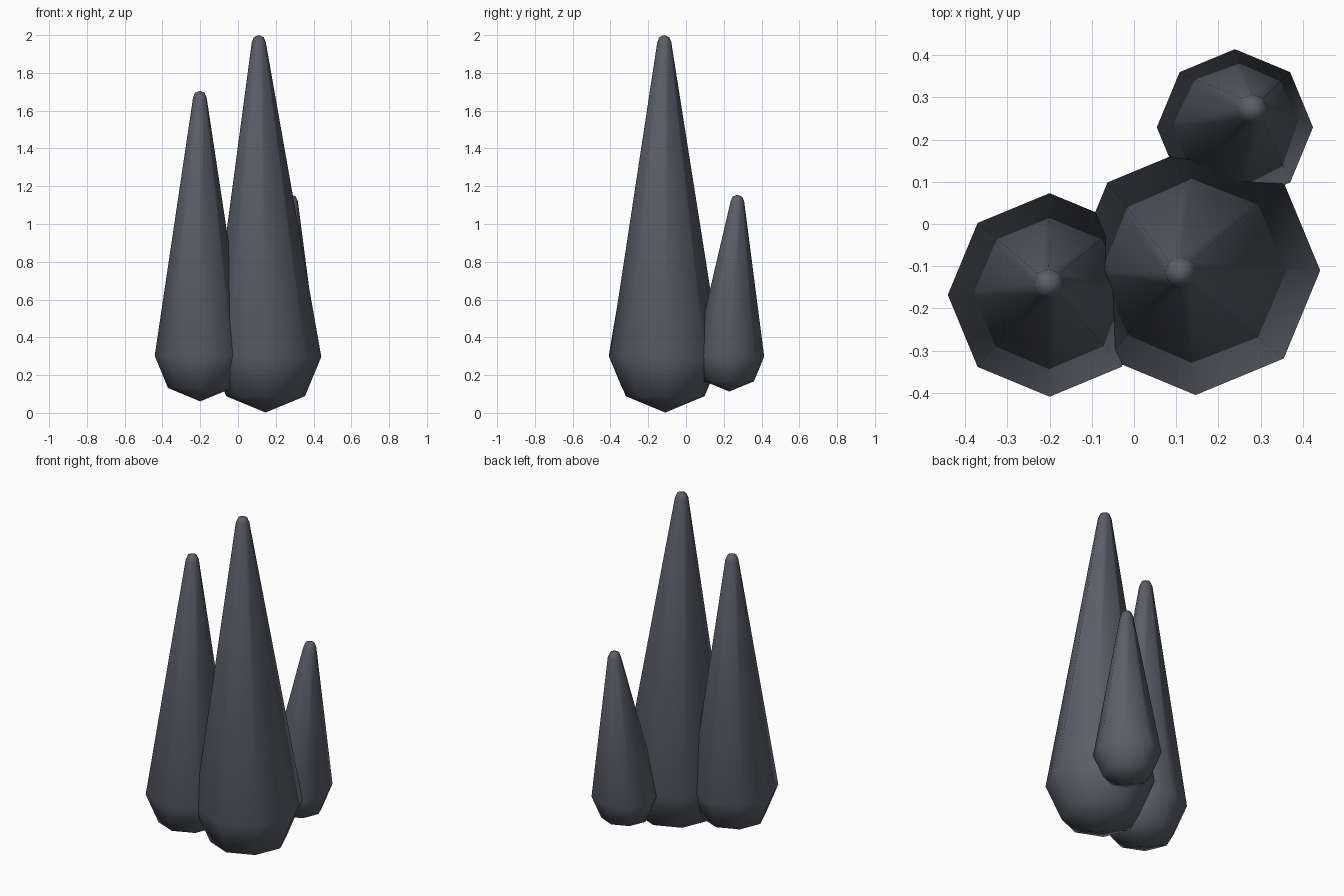
import bpy, bmesh, math

if "Cube" in bpy.data.objects:
    bpy.data.objects.remove(bpy.data.objects["Cube"])

stone = bpy.data.materials.new("slate grey")
stone.diffuse_color = (0.105, 0.112, 0.138, 1)
stone.use_nodes = True
stone.node_tree.nodes["Principled BSDF"].inputs["Base Color"].default_value = stone.diffuse_color

SIDES = 8


def spire(name, base, radius, tip, tip_radius):
    """Eight-sided spire: round bowl below, long taper, small round cap."""
    bx, by, bz = base
    tx, ty, tz = tip
    k = math.sqrt(0.5)
    tz -= tip_radius  # centre of the cap
    rings = [
        (bx, by, bz - radius * k, radius * k),
        (bx, by, bz, radius),
        (tx, ty, tz, tip_radius),
        (tx, ty, tz + tip_radius * k, tip_radius * k),
    ]
    bm = bmesh.new()
    loops = []
    for x, y, z, r in rings:
        loops.append([bm.verts.new((x + r * math.cos(i * math.tau / SIDES),
                                    y + r * math.sin(i * math.tau / SIDES), z))
                      for i in range(SIDES)])
    bottom = bm.verts.new((bx, by, bz - radius))
    top = bm.verts.new((tx, ty, tz + tip_radius))
    for i in range(SIDES):
        j = (i + 1) % SIDES
        for a, b in zip(loops, loops[1:]):
            bm.faces.new((a[i], a[j], b[j], b[i]))
        bm.faces.new((bottom, loops[0][j], loops[0][i]))
        bm.faces.new((top, loops[-1][i], loops[-1][j]))
    for f in bm.faces:
        f.smooth = True
    mesh = bpy.data.meshes.new(name)
    bm.to_mesh(mesh)
    bm.free()
    mesh.materials.append(stone)
    obj = bpy.data.objects.new(name, mesh)
    bpy.context.collection.objects.link(obj)


# Cluster of three leaning spires
spire("tall_spire", (0.146, -0.11, 0.297), 0.295, (0.11, -0.115, 2.0), 0.037)
spire("middle_spire", (-0.20, -0.168, 0.302), 0.241, (-0.202, -0.142, 1.705), 0.036)
spire("short_spire", (0.239, 0.229, 0.298), 0.185, (0.281, 0.272, 1.155), 0.036)
